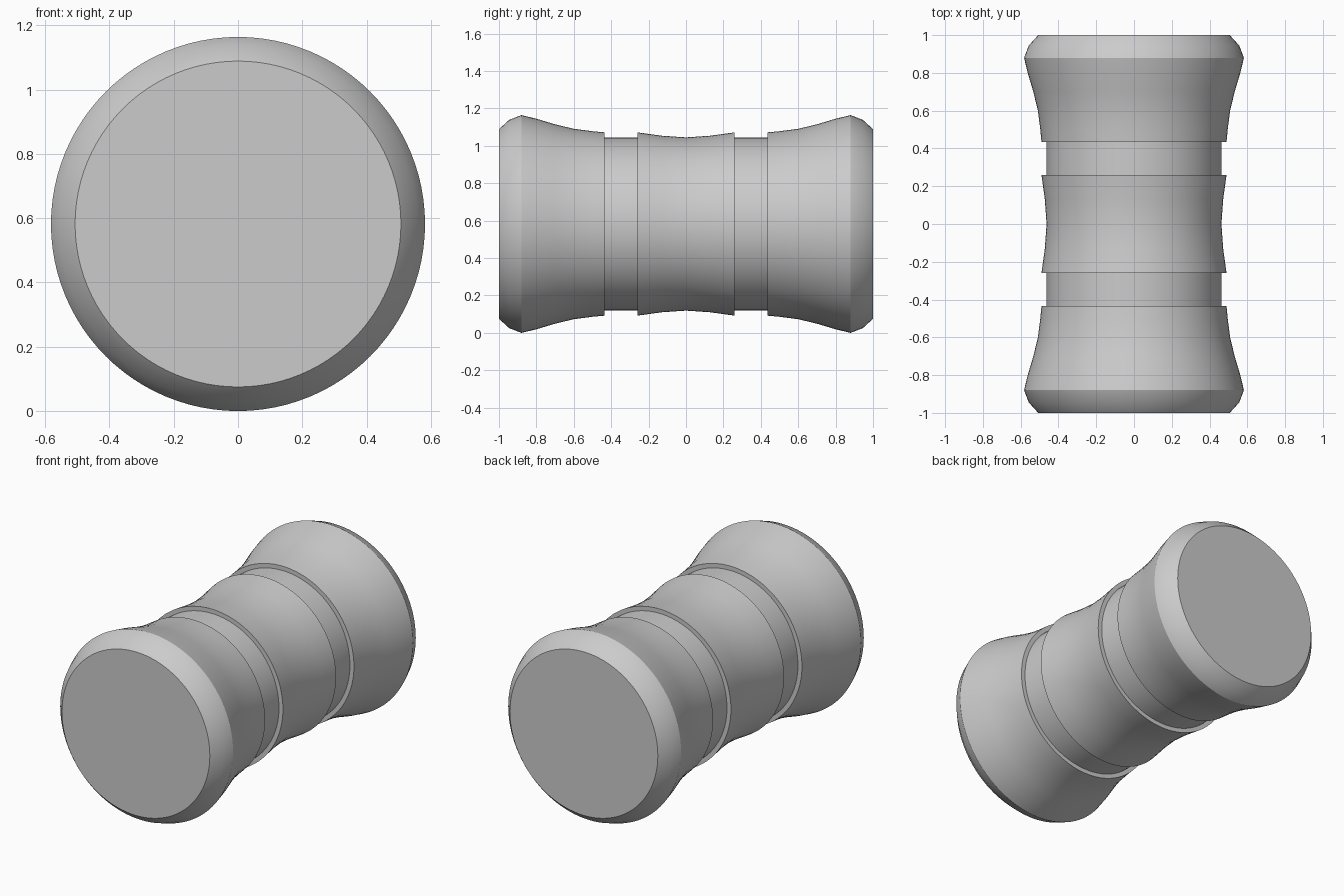
import bpy
import bmesh
import math

cube = bpy.data.objects.get("Cube")
if cube:
    bpy.data.objects.remove(cube, do_unlink=True)

SEGMENTS = 96
RIM_RADIUS = 0.582

# Plain grey material
grey = bpy.data.materials.new("plain_grey")
grey.use_nodes = True
colour = (0.6, 0.6, 0.6, 1)
grey.diffuse_color = colour
grey.node_tree.nodes["Principled BSDF"].inputs["Base Color"].default_value = colour

# Half profile from end cap to waist: (distance along y, radius)
half = [
    (1.0, 0.507), (0.945, 0.557), (0.88, RIM_RADIUS),   # rounded rim
    (0.80, 0.563), (0.70, 0.533), (0.60, 0.509),        # flared end
    (0.50, 0.496), (0.435, 0.490),
    (0.435, 0.463), (0.26, 0.463), (0.26, 0.490),       # groove
    (0.13, 0.472), (0.0, 0.463),                        # pinched waist
]
profile = half + [(-y, r) for y, r in reversed(half[:-1])]

# Spin the profile into rings around the y axis
bm = bmesh.new()
rings = []
for y, r in profile:
    ring = []
    for i in range(SEGMENTS):
        a = math.tau * i / SEGMENTS
        ring.append(bm.verts.new((r * math.cos(a), y, RIM_RADIUS + r * math.sin(a))))
    rings.append(ring)

for a, b in zip(rings, rings[1:]):
    for i in range(SEGMENTS):
        j = (i + 1) % SEGMENTS
        bm.faces.new((a[i], a[j], b[j], b[i]))

# Flat end caps
bm.faces.new(rings[0])
bm.faces.new(rings[-1])
bmesh.ops.recalc_face_normals(bm, faces=bm.faces)

mesh = bpy.data.meshes.new("grooved_spool")
bm.to_mesh(mesh)
bm.free()
mesh.materials.append(grey)

spool = bpy.data.objects.new("grooved_spool", mesh)
bpy.context.collection.objects.link(spool)

# Smooth sides with crisp rims and grooves
bpy.ops.object.select_all(action="DESELECT")
spool.select_set(True)
bpy.context.view_layer.objects.active = spool
bpy.ops.object.shade_smooth_by_angle(angle=math.radians(30))
